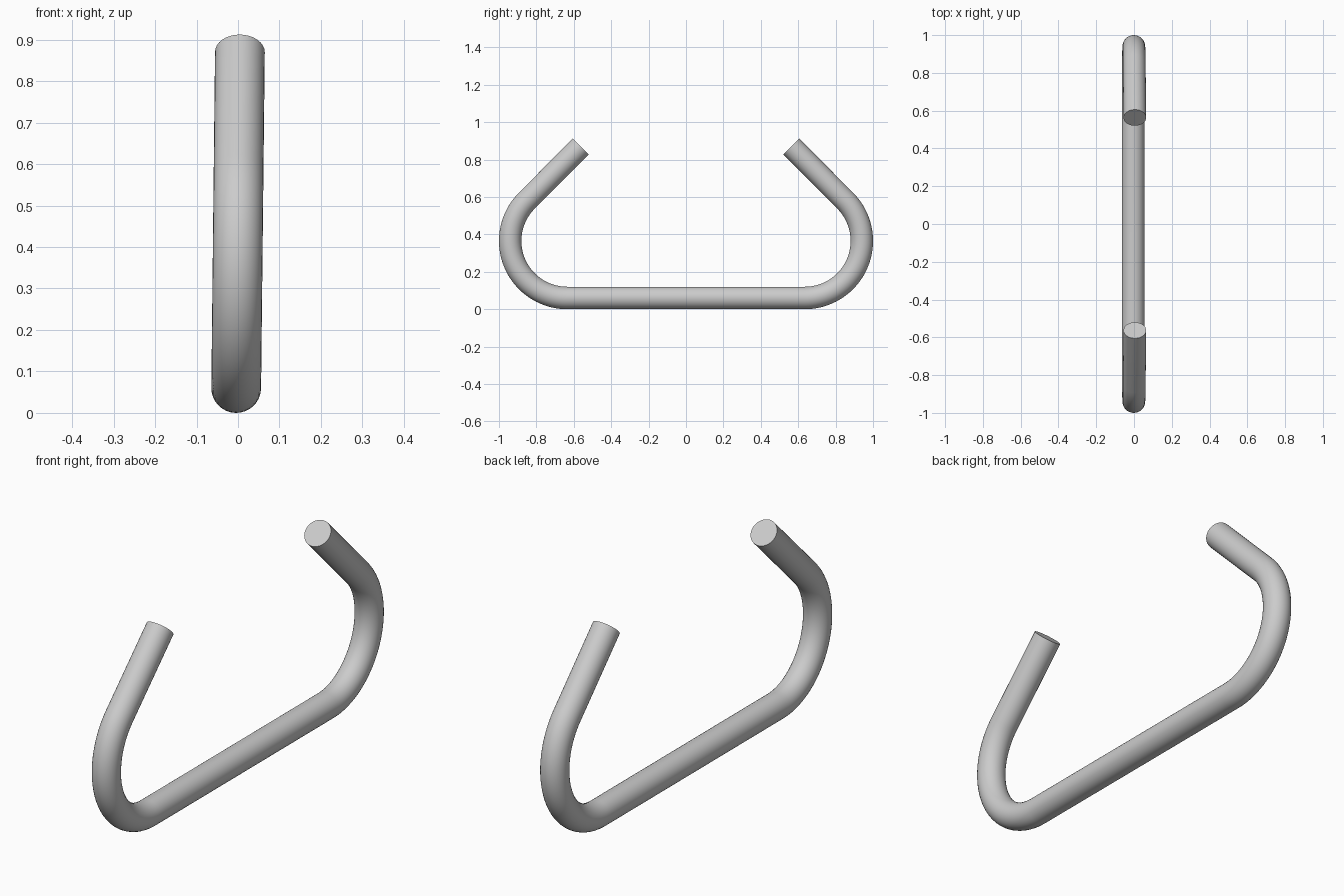
import bpy
from math import sin, cos, radians

cube = bpy.data.objects.get("Cube")
if cube:
    bpy.data.objects.remove(cube, do_unlink=True)

ROD = 0.06                        # rod radius
BEND = 0.305                      # centreline bend radius
BEND_Y, BEND_Z = 0.635, 0.365     # bend centre
TIP_Y, TIP_Z = 0.563, 0.87        # centre of the cut end
STEPS = 40

# Satin grey metal
grey = bpy.data.materials.new("plain_grey")
grey.use_nodes = True
colour = (0.6, 0.6, 0.6, 1)
grey.diffuse_color = colour
grey.node_tree.nodes["Principled BSDF"].inputs["Base Color"].default_value = colour

# Half the centreline: straight base, 135 degree bend, then the sloping arm
half = []
for i in range(STEPS + 1):
    a = radians(-90 + 135 * i / STEPS)
    half.append((BEND_Y + BEND * cos(a), BEND_Z + BEND * sin(a)))
half.append((TIP_Y, TIP_Z))
path = [(-y, z) for y, z in reversed(half)] + half

# Round rod swept along the path, leaning very slightly sideways
curve = bpy.data.curves.new("bent_rod", 'CURVE')
curve.dimensions = '3D'
curve.bevel_depth = ROD
curve.bevel_resolution = 14
curve.use_fill_caps = True
spline = curve.splines.new('POLY')
spline.points.add(len(path) - 1)
for point, (y, z) in zip(spline.points, path):
    point.co = (0.011 * (z - 0.455), y, z, 1)
curve.materials.append(grey)

rod = bpy.data.objects.new("bent_rod", curve)
bpy.context.collection.objects.link(rod)
bpy.ops.object.select_all(action='DESELECT')
rod.select_set(True)
bpy.context.view_layer.objects.active = rod
bpy.ops.object.convert(target='MESH')
bpy.ops.object.shade_smooth_by_angle(angle=radians(40))
